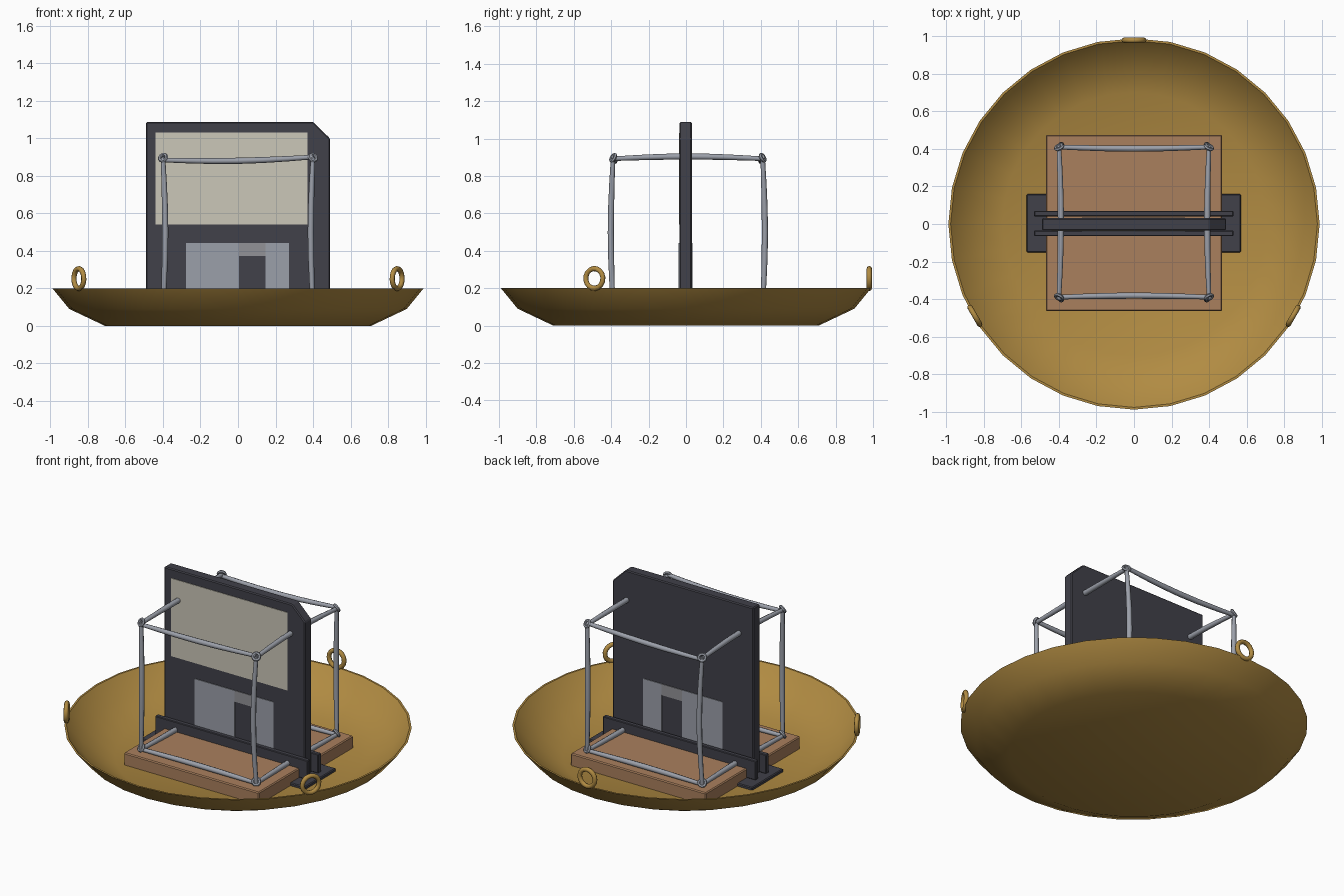
import bpy, bmesh, math
from mathutils import Vector

if "Cube" in bpy.data.objects:
    bpy.data.objects.remove(bpy.data.objects["Cube"])


def material(name, rgb):
    m = bpy.data.materials.new(name)
    m.diffuse_color = (*rgb, 1)
    m.use_nodes = True
    m.node_tree.nodes["Principled BSDF"].inputs["Base Color"].default_value = m.diffuse_color
    return m


GOLD = material("old_gold", (0.44, 0.26, 0.055))
WOOD = material("tan_wood", (0.40, 0.215, 0.11))
DARK = material("charcoal", (0.052, 0.052, 0.067))
STEEL = material("steel", (0.33, 0.35, 0.40))
GREY = material("shadow_grey", (0.29, 0.29, 0.31))
CREAM = material("cream_paper", (0.60, 0.57, 0.48))


def finish(name, bm, mat, smooth=None, bevel=0):
    bmesh.ops.recalc_face_normals(bm, faces=bm.faces)
    me = bpy.data.meshes.new(name)
    bm.to_mesh(me)
    bm.free()
    ob = bpy.data.objects.new(name, me)
    bpy.context.collection.objects.link(ob)
    me.materials.append(mat)
    if bevel:
        mod = ob.modifiers.new("bevel", 'BEVEL')
        mod.width, mod.segments = bevel, 1
    if smooth:
        bpy.ops.object.select_all(action='DESELECT')
        ob.select_set(True)
        bpy.context.view_layer.objects.active = ob
        bpy.ops.object.shade_smooth_by_angle(angle=math.radians(smooth))
    return ob


def box(name, x, y, z, mat, bevel=0):
    bm = bmesh.new()
    bmesh.ops.create_cube(bm, size=1)
    for v in bm.verts:
        v.co = [r[0] + (c + 0.5) * (r[1] - r[0]) for c, r in zip(v.co, (x, y, z))]
    return finish(name, bm, mat, bevel=bevel)


def torus(name, centre, axis, major, minor, mat, seg=16, sides=8):
    bm = bmesh.new()
    rot = Vector((0, 0, 1)).rotation_difference(Vector(axis)).to_matrix()
    rows = []
    for i in range(seg):
        a = math.tau * i / seg
        row = []
        for j in range(sides):
            b = math.tau * j / sides
            r = major + minor * math.cos(b)
            p = Vector((r * math.cos(a), r * math.sin(a), minor * math.sin(b)))
            row.append(bm.verts.new(rot @ p + Vector(centre)))
        rows.append(row)
    for i in range(seg):
        p, q = rows[i], rows[(i + 1) % seg]
        for j in range(sides):
            k = (j + 1) % sides
            bm.faces.new((p[j], q[j], q[k], p[k]))
    return finish(name, bm, mat, smooth=50)


def rod(name, a, b, bow, r=0.015, sides=8, steps=6):
    # slightly bowed bar, thicker in the middle
    bm = bmesh.new()
    a, b, bow = Vector(a), Vector(b), Vector(bow)
    rot = Vector((0, 0, 1)).rotation_difference(b - a).to_matrix()
    rows = []
    for i in range(steps + 1):
        t = i / steps
        s = math.sin(math.pi * t)
        c = a.lerp(b, t) + bow * s
        rad = r * (0.8 + 0.3 * s)
        rows.append([bm.verts.new(c + rot @ Vector((
            rad * math.cos(math.tau * j / sides),
            rad * math.sin(math.tau * j / sides), 0))) for j in range(sides)])
    for p, q in zip(rows, rows[1:]):
        for j in range(sides):
            k = (j + 1) % sides
            bm.faces.new((p[j], p[k], q[k], q[j]))
    bm.faces.new(rows[0])
    bm.faces.new(rows[-1])
    return finish(name, bm, STEEL, smooth=50)


# Shallow dish, lathed from a thin wall profile
profile = [(0, 0), (0.71, 0), (0.90, 0.09), (0.99, 0.2),
           (0.978, 0.2), (0.888, 0.1), (0.702, 0.012), (0, 0.012)]
bm = bmesh.new()
vs = [bm.verts.new((r, 0, z)) for r, z in profile]
es = [bm.edges.new(e) for e in zip(vs, vs[1:])]
bmesh.ops.spin(bm, geom=vs + es, cent=(0, 0, 0), axis=(0, 0, 1),
               angle=math.tau, steps=32, use_duplicate=False)
bmesh.ops.remove_doubles(bm, verts=bm.verts, dist=1e-4)
finish("dish", bm, GOLD, smooth=30)

# Three hanging rings on the rim
for i in range(3):
    a = math.radians(90 + 120 * i)
    d = Vector((math.cos(a), math.sin(a), 0))
    torus(f"rim_ring_{i + 1}", d * 0.98 + Vector((0, 0, 0.252)), d, 0.053, 0.014, GOLD)

# Wooden board and the stand crossing it
box("board", (-0.47, 0.47), (-0.465, 0.475), (0.003, 0.088), WOOD, 0.006)
box("stand_base", (-0.572, 0.57), (-0.152, 0.16), (0.003, 0.03), DARK, 0.005)
for name, y in (("front_rail", -0.05), ("back_rail", 0.055)):
    box(name, (-0.533, 0.53), (y - 0.015, y + 0.015), (0.03, 0.15), DARK, 0.004)

# Upright slab with one clipped corner
Y0, Y1 = -0.035, 0.031
outline = [(-0.49, 0.03), (0.49, 0.03), (0.49, 1.0), (0.40, 1.088), (-0.49, 1.088)]
bm = bmesh.new()
face = bm.faces.new([bm.verts.new((x, Y0, z)) for x, z in outline])
ext = bmesh.ops.extrude_face_region(bm, geom=[face])["geom"]
for v in ext:
    if isinstance(v, bmesh.types.BMVert):
        v.co.y = Y1
finish("slab", bm, DARK, bevel=0.006)

# Paper label, and the sliding plate with its window on both faces
box("label", (-0.44, 0.37), (Y0 - 0.003, Y0), (0.54, 1.03), CREAM)
for side, y in (("front", (Y0 - 0.004, Y0)), ("back", (Y1, Y1 + 0.004))):
    box(side + "_shutter_wide", (-0.277, 0.004), y, (0.06, 0.442), STEEL)
    box(side + "_shutter_narrow", (0.146, 0.273), y, (0.06, 0.442), STEEL)
    box(side + "_shutter_bridge", (0.004, 0.146), y, (0.372, 0.442), GREY)

# Wire cage: bowed posts and bars joined by small loops
C, LOW, TOP = 0.4, 0.1, 0.897
for sx in (-1, 1):
    for sy in (-1, 1):
        x, y = sx * C, sy * C + 0.01
        tag = ("left" if sx < 0 else "right") + ("_front" if sy < 0 else "_back")
        rod("post_" + tag, (x, y, LOW), (x, y, TOP),
            (-0.012 * sx, 0.012 * sy, 0), 0.015)
        for level, z in (("top", TOP), ("bottom", LOW + 0.01)):
            torus(f"loop_{level}_{tag}", (x, y, z), (sx * 0.5, sy, 0.6),
                  0.02, 0.009, STEEL, 12, 6)
for level, z, sag in (("top", TOP - 0.005, -0.012), ("bottom", LOW, 0)):
    lift = 0.008 if level == "top" else 0
    for name, s in (("front", -1), ("back", 1)):
        y = s * C + 0.01
        rod(f"{level}_bar_{name}", (-C, y, z - lift), (C, y, z + lift),
            (0, -0.008 * s, sag), 0.015)
    for name, s in (("left", -1), ("right", 1)):
        rod(f"{level}_bar_{name}", (s * C, -C + 0.01, z), (s * C, C + 0.01, z),
            (-0.01 * s, 0, -sag), 0.015)
